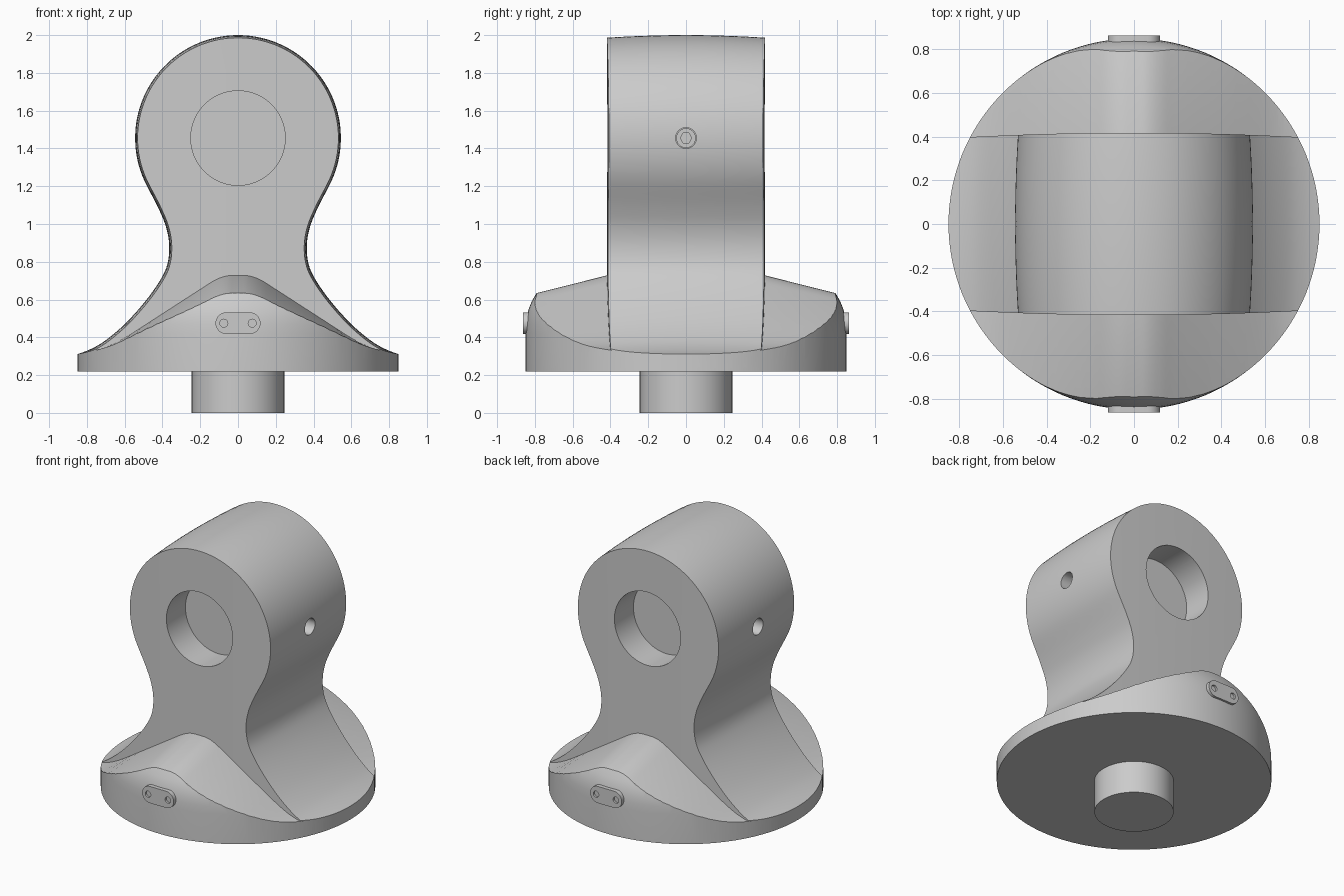
import bpy, bmesh, math
from mathutils import Vector, Matrix

if "Cube" in bpy.data.objects:
    bpy.data.objects.remove(bpy.data.objects["Cube"])


def finish(name, bm):
    bmesh.ops.recalc_face_normals(bm, faces=bm.faces)
    me = bpy.data.meshes.new(name)
    bm.to_mesh(me)
    bm.free()
    ob = bpy.data.objects.new(name, me)
    bpy.context.collection.objects.link(ob)
    return ob


def loft(name, rings):
    """Closed rings of equal length joined into a capped solid."""
    bm = bmesh.new()
    vs = [[bm.verts.new(p) for p in r] for r in rings]
    n = len(rings[0])
    for a, b in zip(vs, vs[1:]):
        for i in range(n):
            j = (i + 1) % n
            bm.faces.new((a[i], a[j], b[j], b[i]))
    bm.faces.new(vs[0])
    bm.faces.new(vs[-1])
    return finish(name, bm)


def rod(name, r, start, end, n=64):
    a, b = Vector(start), Vector(end)
    rot = (b - a).to_track_quat('Z', 'Y')
    ring = [rot @ Vector((r * math.cos(t), r * math.sin(t), 0))
            for t in (2 * math.pi * i / n for i in range(n))]
    return loft(name, [[p + a for p in ring], [p + b for p in ring]])


def cut(ob, tool, op='DIFFERENCE'):
    tool.hide_render = True
    m = ob.modifiers.new("cut", 'BOOLEAN')
    m.operation, m.object, m.solver = op, tool, 'EXACT'
    bpy.context.view_layer.objects.active = ob
    bpy.ops.object.modifier_apply(modifier=m.name)
    bpy.data.objects.remove(tool, do_unlink=True)


def smooth(ob, angle=25):
    bpy.ops.object.select_all(action='DESELECT')
    ob.select_set(True)
    bpy.context.view_layer.objects.active = ob
    bpy.ops.object.shade_smooth_by_angle(angle=math.radians(angle))


def spline(pts, steps=6):
    """Catmull-Rom through 2D points."""
    p = [Vector(q) for q in pts]
    p = [2 * p[0] - p[1]] + p + [2 * p[-1] - p[-2]]
    out = []
    for a, b, c, d in zip(p, p[1:], p[2:], p[3:]):
        for k in range(steps):
            t = k / steps
            out.append(0.5 * (2 * b + (c - a) * t + (2 * a - 5 * b + 4 * c - d) * t * t
                              + (3 * b - a - 3 * c + d) * t ** 3))
    return out + [p[-2]]


R, EYE_Z = 0.85, 1.455

# Base disc with cross ridge, trimmed by a barrel-shaped revolve
half = spline([(0, .73), (.06, .727), (.12, .705), (.2, .655), (.4, .525), (.62, .385), (.74, .335), (.84, .312)], 4)
half = half + [Vector((.95, .31))]
roof = [Vector((-v.x, v.y)) for v in half[:0:-1]] + half


def ridge_ring(y):
    k = 1 - 0.6 * (abs(y) - 0.41)
    return ([(v.x, y, .31 + (v.y - .31) * k) for v in roof]
            + [(.95, y, .22), (-.95, y, .22)])


base = loft("flange_base", [ridge_ring(y) for y in (-.95, -.41, .41, .95)])
barrel_profile = [(.85, .1), (.85, .42), (.848, .47), (.843, .51), (.833, .55),
                  (.817, .59), (.79, .637), (.74, .72), (.6, .85)]
barrel = loft("barrel_cutter", [
    [(r * math.cos(t), r * math.sin(t), z) for t in (2 * math.pi * i / 128 for i in range(128))]
    for r, z in barrel_profile])
cut(base, barrel, 'INTERSECT')
smooth(base)

# Mounting peg
smooth(rod("mounting_peg", .245, (0, 0, 0), (0, 0, .25), 96))

# Eye lug: crowned extrusion of the keyhole-like outline
arc = [Vector((.545 * math.sin(a), EYE_Z + .545 * math.cos(a)))
       for a in (math.radians(118) * i / 36 for i in range(36))]
a = math.radians(118)
flank = spline([(.545 * math.sin(a), EYE_Z + .545 * math.cos(a)), (.42, 1.08), (.38, .98),
                (.364, .88), (.376, .78), (.42, .69), (.5, .58), (.6, .47), (.7, .385),
                (.78, .338), (.86, .308), (.95, .28)])
side = arc + flank
normals = []
for i in range(len(side)):
    d = side[min(i + 1, len(side) - 1)] - side[max(i - 1, 0)]
    normals.append(Vector((-d.y, d.x)).normalized() if i else Vector((0, 1)))


def lug_ring(y):
    inset = 0.014 * (y / .42) ** 2
    pts = [v - n * inset for v, n in zip(side, normals)]
    pts = [Vector((0, pts[0].y))] + pts[1:]
    full = pts + [Vector((.95, .24)), Vector((-.95, .24))] + [Vector((-v.x, v.y)) for v in pts[:0:-1]]
    return [(v.x, y, v.y) for v in full]


lug = loft("eye_lug", [lug_ring(-.48 + .96 * i / 12) for i in range(13)])

# Trim to bowed front and back faces and the round base edge
bow = lambda x: .418 - .035 * x * x
plan = [(-.75 + 1.5 * i / 24, -bow(-.75 + 1.5 * i / 24)) for i in range(25)]
t0 = math.atan2(bow(.75), .75)
plan += [(R * math.cos(t), R * math.sin(t)) for t in (-t0 + 2 * t0 * i / 20 for i in range(1, 20))]
plan += [(-.75 * -1 - 1.5 * i / 24, bow(.75 - 1.5 * i / 24)) for i in range(25)]
plan += [(-R * math.cos(t), -R * math.sin(t)) for t in (-t0 + 2 * t0 * i / 20 for i in range(1, 20))]
cut(lug, loft("plan_cutter", [[(x, y, z) for x, y in plan] for z in (.1, 2.2)]), 'INTERSECT')

# Blind eye sockets front and back, screw holes left and right
for s in (-1, 1):
    cut(lug, rod("eye_cutter", .25, (0, s * .21, EYE_Z), (0, s * .6, EYE_Z), 96))
    cut(lug, rod("screw_cutter", .055, (s * .4, 0, EYE_Z), (s * .7, 0, EYE_Z), 32))
smooth(lug)

for s, label in ((-1, "front"), (1, "back")):
    # Oval plate with two small holes
    oval = []
    for c, start in ((.062, -90), (-.062, 90)):
        for i in range(17):
            t = math.radians(start + 180 * i / 16)
            oval.append((c + .057 * math.cos(t), .475 + .057 * math.sin(t)))
    plate = loft(label + "_plate", [[(x, s * y, z) for x, z in oval] for y in (.8, .864)])
    for x in (-.075, .075):
        cut(plate, rod("hole_cutter", .021, (x, s * .85, .475), (x, s * .9, .475), 24))
    smooth(plate)

for s, label in ((-1, "left"), (1, "right")):
    # Recessed set screw with hex socket
    screw = rod(label + "_set_screw", .052, (s * .38, 0, EYE_Z), (s * .45, 0, EYE_Z), 32)
    cut(screw, rod("hex_cutter", .03, (s * .42, 0, EYE_Z), (s * .5, 0, EYE_Z), 6))
    smooth(screw)
